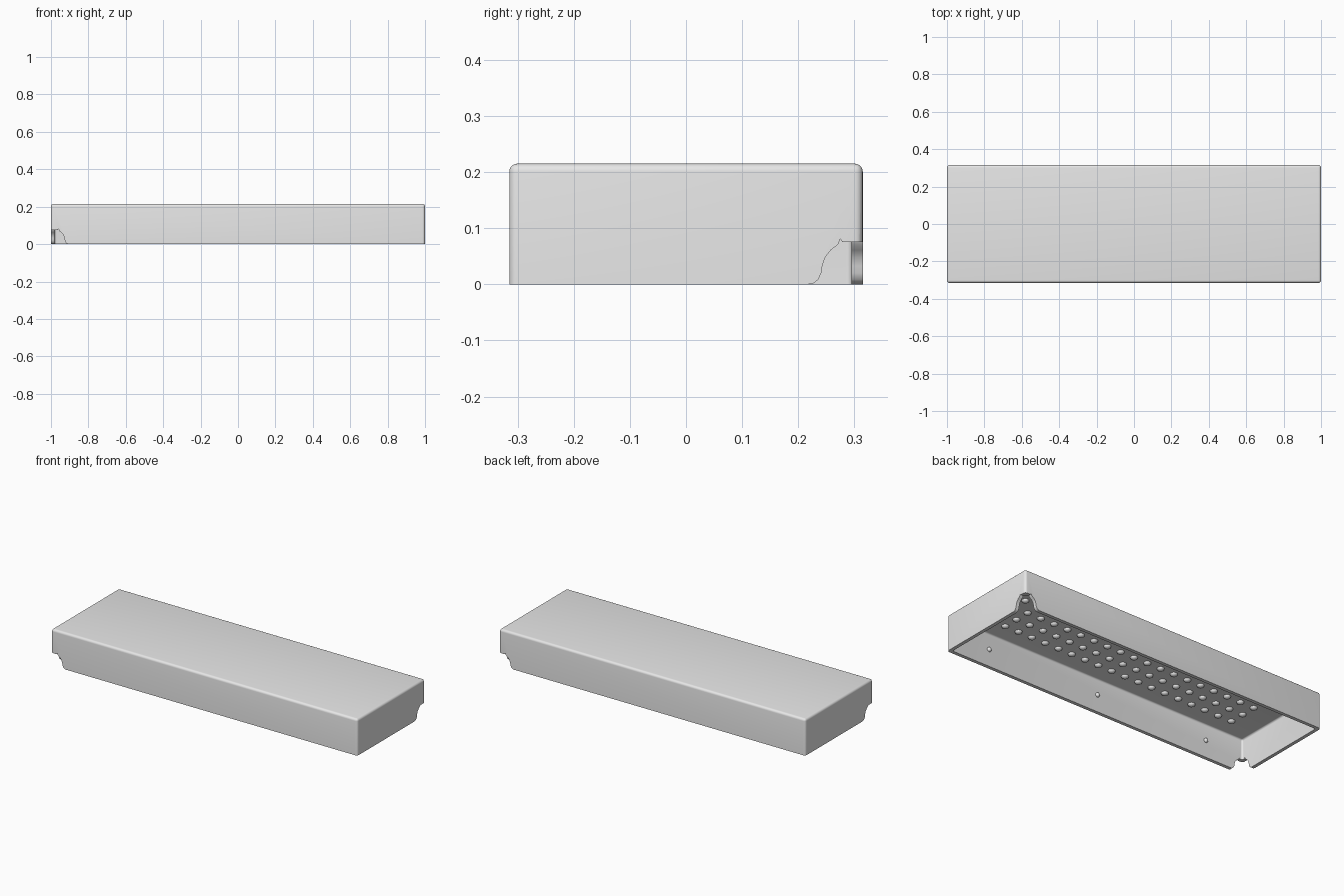
import bpy, bmesh, math
from mathutils import Matrix, Vector

cube = bpy.data.objects.get("Cube")
if cube:
    bpy.data.objects.remove(cube)

HX, HY, H, WALL = 1.0, 0.315, 0.215, 0.02

grey = bpy.data.materials.new("light_grey")
grey.use_nodes = True
grey.diffuse_color = (0.8, 0.8, 0.8, 1)
grey.node_tree.nodes["Principled BSDF"].inputs["Base Color"].default_value = (0.8, 0.8, 0.8, 1)


def add_object(name, bm):
    bmesh.ops.recalc_face_normals(bm, faces=bm.faces[:])
    mesh = bpy.data.meshes.new(name)
    bm.to_mesh(mesh)
    bm.free()
    mesh.materials.append(grey)
    obj = bpy.data.objects.new(name, mesh)
    bpy.context.collection.objects.link(obj)
    return obj


def activate(obj):
    bpy.ops.object.select_all(action='DESELECT')
    bpy.context.view_layer.objects.active = obj
    obj.select_set(True)


def rounded_block(name, hx, hy, bottom, top, radius):
    """Block with every edge rounded except those around its bottom."""
    bm = bmesh.new()
    size = Matrix.Diagonal((2 * hx, 2 * hy, top - bottom, 1))
    bmesh.ops.create_cube(bm, size=1, matrix=Matrix.Translation((0, 0, (top + bottom) / 2)) @ size)
    edges = [e for e in bm.edges if max(v.co.z for v in e.verts) > bottom + 0.01]
    bmesh.ops.bevel(bm, geom=edges, offset=radius, segments=5, profile=0.5, affect='EDGES')
    return add_object(name, bm)


def cut(target, cutter):
    mod = target.modifiers.new("cut", 'BOOLEAN')
    mod.operation = 'DIFFERENCE'
    mod.solver = 'EXACT'
    mod.object = cutter
    activate(target)
    bpy.ops.object.modifier_apply(modifier=mod.name)
    bpy.data.objects.remove(cutter)


# Hollow cover, open at the bottom
cover = rounded_block("cover", HX, HY, 0, H, 0.014)
cut(cover, rounded_block("cavity", HX - WALL, HY - WALL, -0.1, H - WALL, 0.01))

# Curved cable notch: (distance from the corner, height)
notch = [(-0.03, -0.03), (0.098, -0.03), (0.097, 0), (0.087, 0.002), (0.079, 0.009),
         (0.074, 0.02), (0.072, 0.033), (0.067, 0.048), (0.057, 0.061), (0.044, 0.071),
         (0.04, 0.081), (0.036, 0.075), (-0.03, 0.075)]


def notch_cutter(side, along_x):
    """Prism through one wall beside a corner; side picks which of two opposite corners."""
    bm = bmesh.new()
    if along_x:
        points = [(HX - d, HY - 0.035, z) for d, z in notch]
        push = Vector((0, 0.07, 0))
    else:
        points = [(HX - 0.035, HY - d, z) for d, z in notch]
        push = Vector((0.07, 0, 0))
    face = bm.faces.new([bm.verts.new((side * x, side * y, z)) for x, y, z in points])
    new = bmesh.ops.extrude_face_region(bm, geom=[face])["geom"]
    bmesh.ops.translate(bm, vec=push * side, verts=[g for g in new if isinstance(g, bmesh.types.BMVert)])
    return add_object("notch_cutter", bm)


for side in (1, -1):
    for along_x in (True, False):
        cut(cover, notch_cutter(side, along_x))
activate(cover)
bpy.ops.object.shade_smooth_by_angle(angle=math.radians(35))


def add_dome(bm, location, radius, height, rotation=Matrix()):
    """Flattened dome bulging along local z, with its base sunk in the surface."""
    matrix = Matrix.Translation(location) @ rotation @ Matrix.Diagonal((1, 1, height / radius, 1))
    bmesh.ops.create_uvsphere(bm, u_segments=16, v_segments=10, radius=radius, matrix=matrix)


# Grid of studs under the top
COLUMNS, ROWS, PITCH = 19, 5, 0.09
bm = bmesh.new()
for i in range(COLUMNS):
    for j in range(ROWS):
        x = (i - (COLUMNS - 1) / 2) * PITCH
        y = (j - (ROWS - 1) / 2) * PITCH
        add_dome(bm, (x, y, H - WALL), 0.02, 0.015)
studs = add_object("ceiling_studs", bm)

# Small pegs on the inside of the long walls
bm = bmesh.new()
for side in (1, -1):
    for x in (-0.733, 0, 0.733):
        add_dome(bm, (x, side * (HY - WALL), 0.1), 0.013, 0.013, Matrix.Rotation(math.pi / 2, 4, 'X'))
pegs = add_object("wall_pegs", bm)

for obj in (studs, pegs):
    activate(obj)
    bpy.ops.object.shade_smooth_by_angle(angle=math.radians(60))
